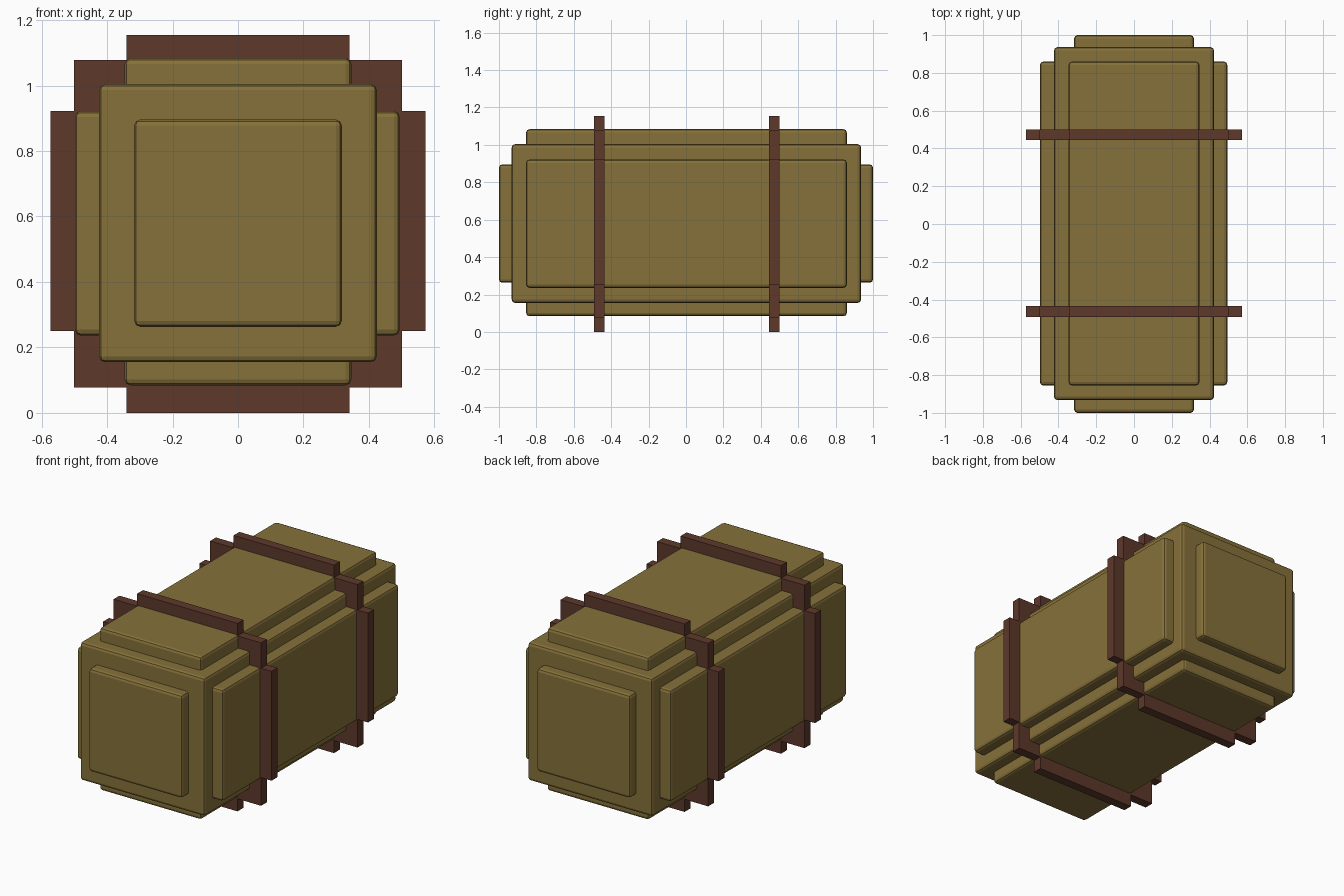
import bpy, bmesh

if "Cube" in bpy.data.objects:
    bpy.data.objects.remove(bpy.data.objects["Cube"])


def material(name, rgb):
    m = bpy.data.materials.new(name)
    m.diffuse_color = (*rgb, 1)
    m.use_nodes = True
    m.node_tree.nodes["Principled BSDF"].inputs["Base Color"].default_value = m.diffuse_color
    return m


CANVAS = material("tan_canvas", (0.24, 0.165, 0.042))
LEATHER = material("brown_leather", (0.11, 0.04, 0.024))


def padded_box(name, lo, hi, bevel=0.018):
    """Soft-edged box given by its two extreme corners."""
    size = [h - l for l, h in zip(lo, hi)]
    mid = [(h + l) / 2 for l, h in zip(lo, hi)]
    bpy.ops.mesh.primitive_cube_add(size=1, location=mid)
    ob = bpy.context.object
    ob.name = name
    ob.scale = size
    bpy.ops.object.transform_apply(location=False, rotation=False, scale=True)
    mod = ob.modifiers.new("soft_edges", 'BEVEL')
    mod.width = bevel
    mod.segments = 2
    ob.data.materials.append(CANVAS)
    return ob


# Bundle: core block with three crossing blocks forming the raised panels
padded_box("core_block", (-0.424, -0.932, 0.155), (0.424, 0.936, 1.004))
padded_box("top_bottom_panels", (-0.346, -0.855, 0.084), (0.346, 0.86, 1.084))
padded_box("side_panels", (-0.498, -0.855, 0.236), (0.494, 0.86, 0.922))
padded_box("end_panels", (-0.317, -1.0, 0.263), (0.317, 1.0, 0.896))


def half_steps(x1, x2, x3, z):
    """Right half of a stepped outline, bottom to top; z has six levels."""
    return [(x1, z[0]), (x1, z[1]), (x2, z[1]), (x2, z[2]), (x3, z[2]),
            (x3, z[3]), (x2, z[3]), (x2, z[4]), (x1, z[4]), (x1, z[5])]


def closed(half):
    return half + [(-x, z) for x, z in reversed(half)]


OUTER = closed(half_steps(0.341, 0.501, 0.572, (0, 0.077, 0.25, 0.922, 1.078, 1.155)))
INNER = closed(half_steps(0.27, 0.40, 0.47, (0.11, 0.18, 0.32, 0.85, 0.98, 1.06)))


def strap(name, y0, y1):
    """Stepped band that wraps around the bundle."""
    bm = bmesh.new()
    loops = [[bm.verts.new((x, y, z)) for x, z in outline]
             for outline, y in ((OUTER, y0), (OUTER, y1), (INNER, y1), (INNER, y0))]
    n = len(OUTER)
    for k in range(4):
        a, b = loops[k], loops[(k + 1) % 4]
        for i in range(n):
            j = (i + 1) % n
            bm.faces.new((a[i], a[j], b[j], b[i]))
    # Band sides include concave corners, so split them into triangles
    bmesh.ops.triangulate(bm, faces=bm.faces)
    bmesh.ops.recalc_face_normals(bm, faces=bm.faces)
    me = bpy.data.meshes.new(name)
    bm.to_mesh(me)
    bm.free()
    me.materials.append(LEATHER)
    bpy.context.collection.objects.link(bpy.data.objects.new(name, me))


# Straps
strap("front_strap", -0.492, -0.435)
strap("back_strap", 0.445, 0.501)
